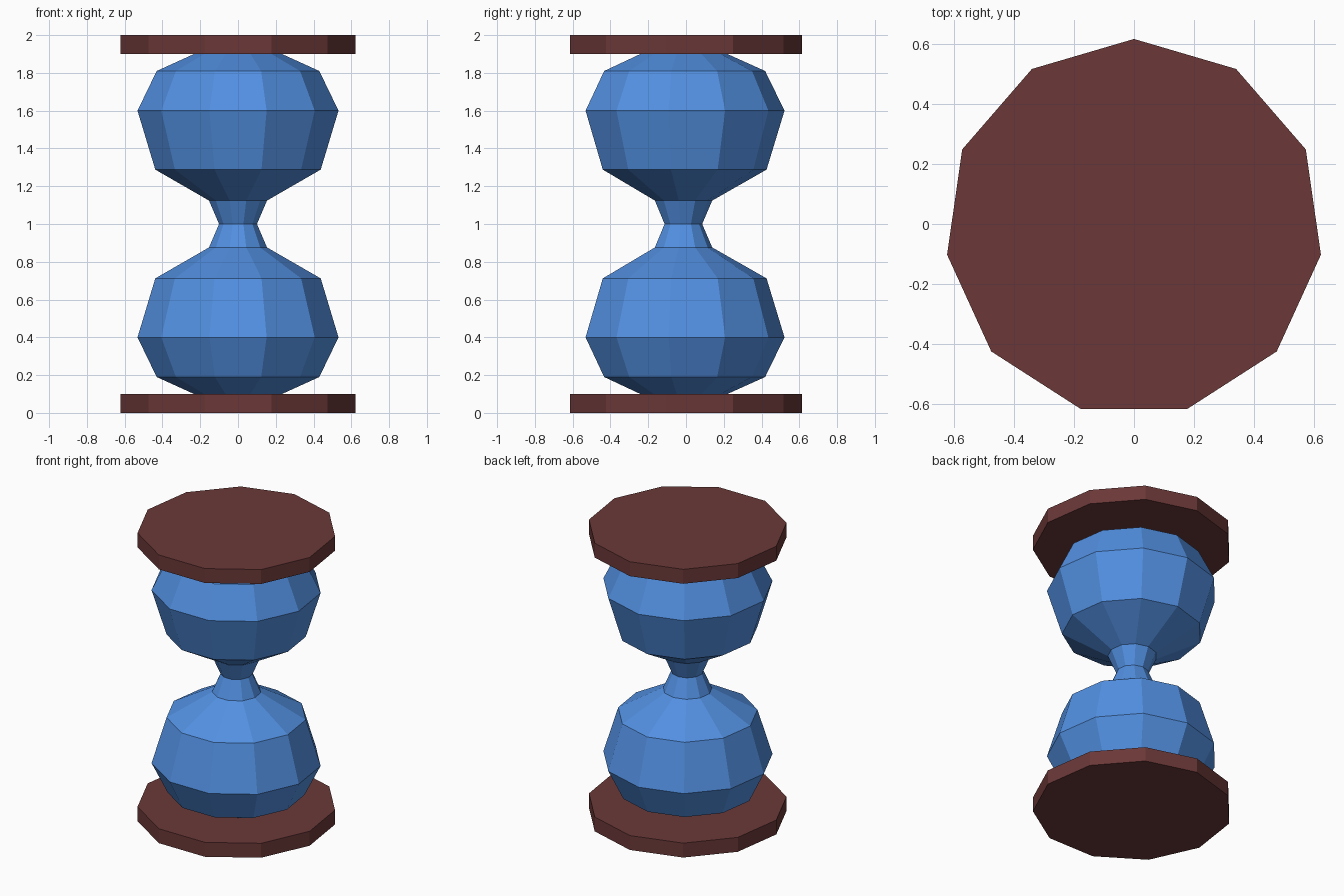
import bpy, bmesh, math

if "Cube" in bpy.data.objects:
    bpy.data.objects.remove(bpy.data.objects["Cube"])

SIDES = 11


def material(name, rgb):
    m = bpy.data.materials.new(name)
    m.diffuse_color = (*rgb, 1)
    m.use_nodes = True
    m.node_tree.nodes["Principled BSDF"].inputs["Base Color"].default_value = m.diffuse_color
    return m


def lathe(name, profile, y_offset, mat):
    """Spin a list of (radius, height) points into a capped, faceted solid."""
    bm = bmesh.new()
    rings = []
    for r, z in profile:
        angles = [math.pi / 2 + 2 * math.pi * i / SIDES for i in range(SIDES)]
        rings.append([bm.verts.new((r * math.cos(a), r * math.sin(a) + y_offset, z))
                      for a in angles])
    for low, high in zip(rings, rings[1:]):
        for i in range(SIDES):
            j = (i + 1) % SIDES
            bm.faces.new((low[i], low[j], high[j], high[i]))
    bm.faces.new(rings[0][::-1])
    bm.faces.new(rings[-1])
    mesh = bpy.data.meshes.new(name)
    bm.to_mesh(mesh)
    bm.free()
    mesh.materials.append(mat)
    obj = bpy.data.objects.new(name, mesh)
    bpy.context.collection.objects.link(obj)
    return obj


wood = material("dark_red_wood", (0.145, 0.039, 0.039))
glass = material("blue_glass", (0.085, 0.28, 0.76))

# Wooden end plates
for name, z in (("bottom_plate", 0.0), ("top_plate", 1.9)):
    lathe(name, [(0.628, z), (0.628, z + 0.1)], -0.0127, wood)

# Glass: lower bulb up to the neck, then the same profile mirrored about z = 1
lower = [(0.235, 0.1), (0.435, 0.19), (0.5375, 0.4),
         (0.4425, 0.712), (0.155, 0.876), (0.1015, 1.0)]
upper = [(r, 2 - z) for r, z in lower[-2::-1]]
lathe("glass_bulbs", lower + upper, -0.016, glass)
